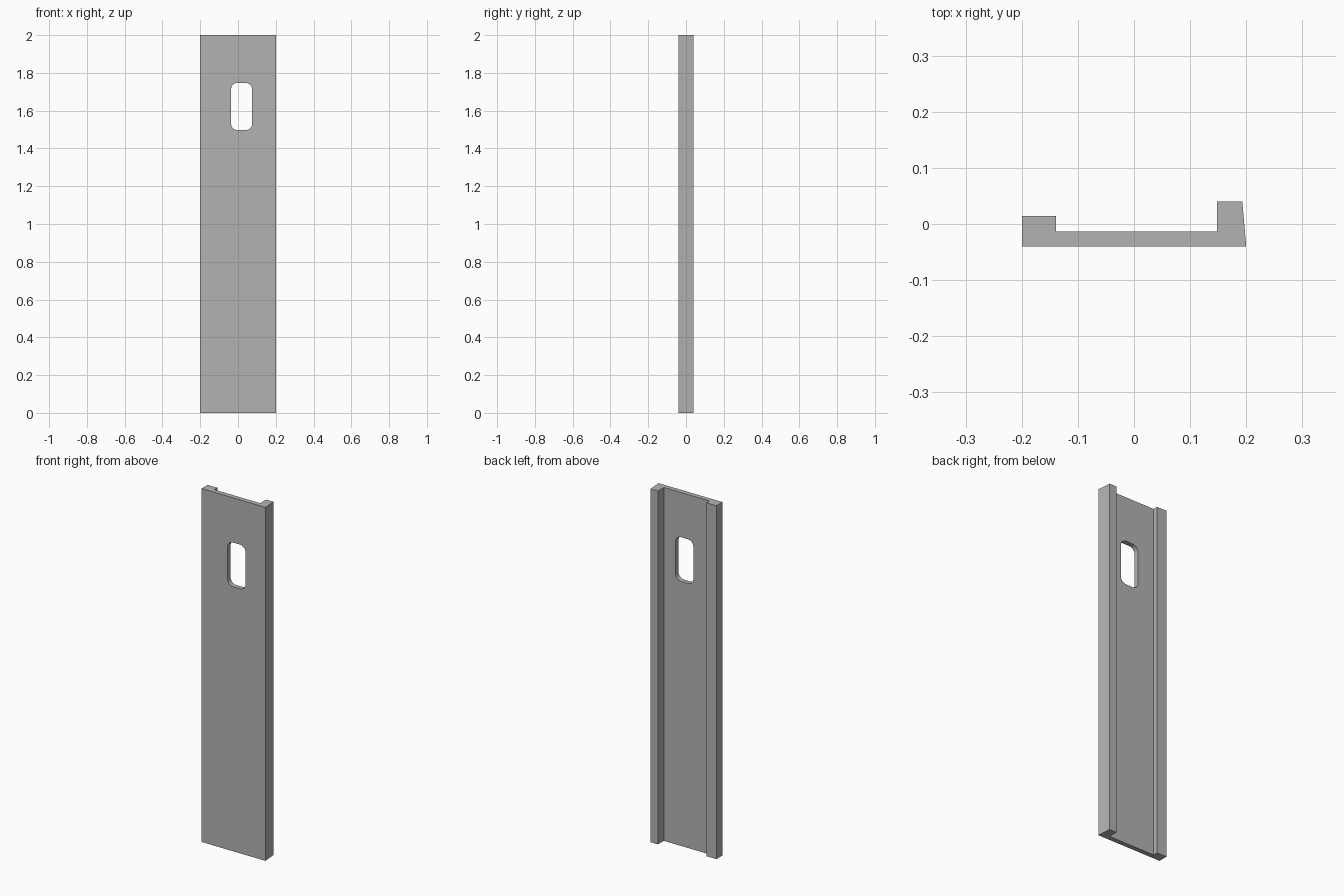
import bpy, bmesh
from math import pi, cos, sin

if "Cube" in bpy.data.objects:
    bpy.data.objects.remove(bpy.data.objects["Cube"], do_unlink=True)

GREY = (0.45, 0.45, 0.45, 1.0)
grey = bpy.data.materials.new("plain_grey")
grey.use_nodes = True
grey.diffuse_color = GREY
grey.node_tree.nodes["Principled BSDF"].inputs["Base Color"].default_value = GREY


def extrude_outline(name, points, offset):
    """Solid made by pushing a closed 3D outline along an offset."""
    bm = bmesh.new()
    face = bm.faces.new([bm.verts.new(p) for p in points])
    result = bmesh.ops.extrude_face_region(bm, geom=[face], use_keep_orig=True)
    moved = [g for g in result["geom"] if isinstance(g, bmesh.types.BMVert)]
    bmesh.ops.translate(bm, verts=moved, vec=offset)
    bmesh.ops.recalc_face_normals(bm, faces=bm.faces)
    mesh = bpy.data.meshes.new(name)
    bm.to_mesh(mesh)
    bm.free()
    mesh.materials.append(grey)
    obj = bpy.data.objects.new(name, mesh)
    bpy.context.collection.objects.link(obj)
    return obj


def rounded_rect(x0, x1, z0, z1, radius, y, steps=8):
    """Rounded rectangle outline in the XZ plane."""
    corners = [(x1 - radius, z1 - radius), (x0 + radius, z1 - radius),
               (x0 + radius, z0 + radius), (x1 - radius, z0 + radius)]
    points = []
    for quarter, (cx, cz) in enumerate(corners):
        for i in range(steps + 1):
            a = (quarter + i / steps) * pi / 2
            points.append((cx + radius * cos(a), y, cz + radius * sin(a)))
    return points


# Channel panel: thin web, low flange on one edge, tall tapered one on the other
section = [(-0.2, -0.04), (0.2, -0.04), (0.193, 0.04), (0.148, 0.04),
           (0.148, -0.013), (-0.139, -0.013), (-0.139, 0.014), (-0.2, 0.014)]
panel = extrude_outline("channel_panel", [(x, y, 0) for x, y in section], (0, 0, 2))

# Rounded hand slot through the web
cutter = extrude_outline("slot_cutter",
                         rounded_rect(-0.037, 0.075, 1.497, 1.747, 0.035, -0.1),
                         (0, 0.2, 0))
cutter.hide_render = True
slot = panel.modifiers.new("hand_slot", 'BOOLEAN')
slot.operation = 'DIFFERENCE'
slot.solver = 'EXACT'
slot.object = cutter

bpy.ops.object.select_all(action='DESELECT')
panel.select_set(True)
bpy.context.view_layer.objects.active = panel
bpy.ops.object.modifier_apply(modifier=slot.name)
bpy.data.objects.remove(cutter, do_unlink=True)
bpy.ops.object.shade_smooth_by_angle(angle=pi / 6)
